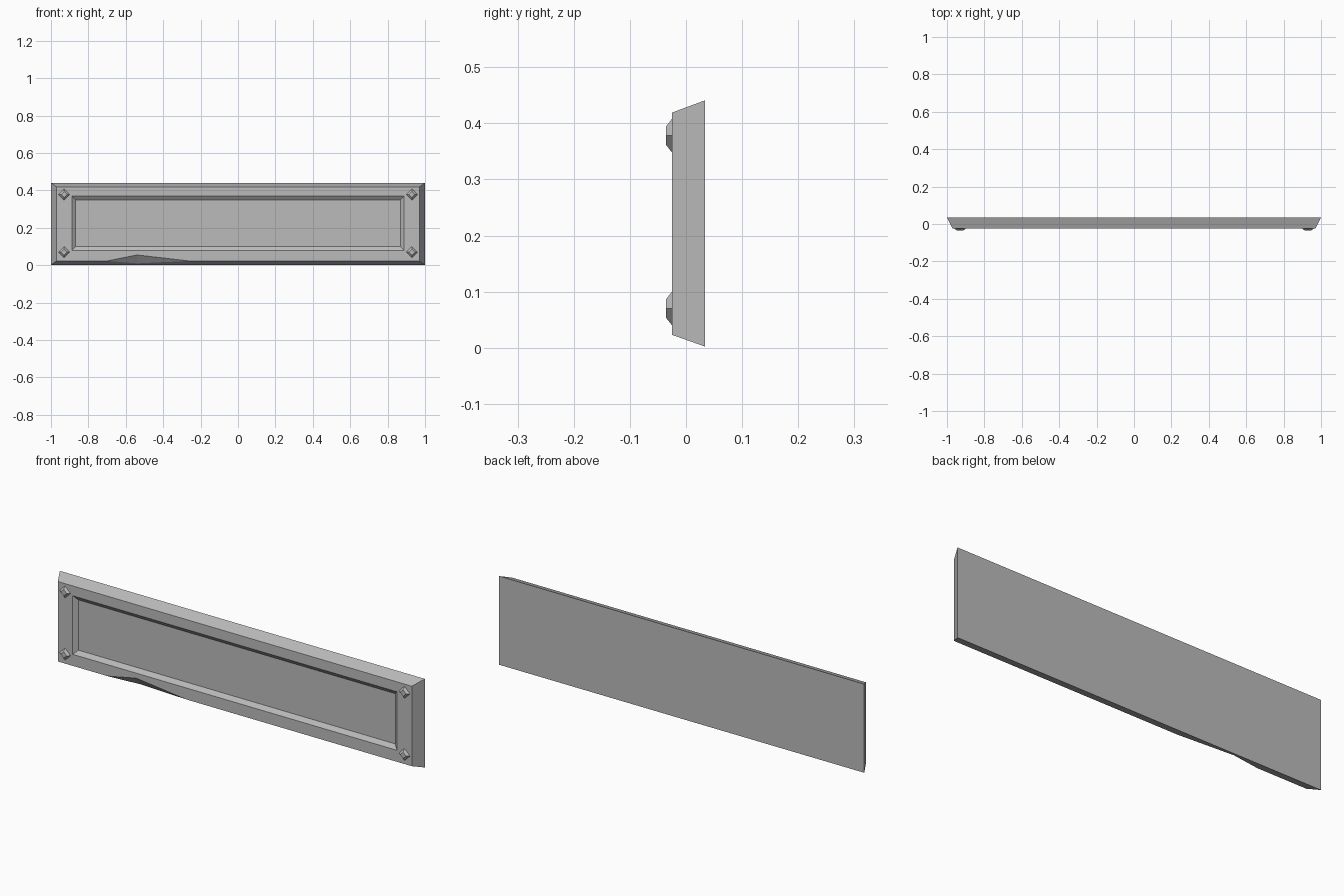
import bpy
import bmesh

cube = bpy.data.objects.get("Cube")
if cube:
    bpy.data.objects.remove(cube)

metal = bpy.data.materials.new("grey metal")
metal.use_nodes = True
GREY = (0.5, 0.5, 0.5, 1)
metal.diffuse_color = GREY
metal.node_tree.nodes["Principled BSDF"].inputs["Base Color"].default_value = GREY


def finish(bm, name):
    bmesh.ops.recalc_face_normals(bm, faces=bm.faces)
    mesh = bpy.data.meshes.new(name)
    bm.to_mesh(mesh)
    bm.free()
    mesh.materials.append(metal)
    obj = bpy.data.objects.new(name, mesh)
    bpy.context.collection.objects.link(obj)
    return obj


def rectangle(bm, half_x, y, z0, z1):
    corners = ((-half_x, z0), (half_x, z0), (half_x, z1), (-half_x, z1))
    return [bm.verts.new((x, y, z)) for x, z in corners]


FRONT = -0.025

# Plate: tapered slab with a sunken centre panel
bm = bmesh.new()
back = rectangle(bm, 1.0, 0.034, 0.002, 0.441)
front = rectangle(bm, 0.97, FRONT, 0.023, 0.419)
rim = rectangle(bm, 0.888, FRONT, 0.08, 0.37)
panel = rectangle(bm, 0.868, FRONT + 0.016, 0.1, 0.349)
bm.faces.new(back)
bm.faces.new(panel)
loops = (back, front, rim, panel)
for outer, inner in zip(loops, loops[1:]):
    for i in range(4):
        j = (i + 1) % 4
        # Bottom edge beside the chip is filled separately
        if i == 0 and front in (outer, inner):
            continue
        bm.faces.new((outer[i], outer[j], inner[j], inner[i]))

# Chip broken out of the lower front edge
left = bm.verts.new((-0.70, FRONT, 0.023))
right = bm.verts.new((-0.26, FRONT, 0.023))
peak = bm.verts.new((-0.54, FRONT, 0.055))
notch = bm.verts.new((-0.54, 0.012, 0.01))
bm.faces.new((front[0], left, peak, right, front[1], rim[1], rim[0]))
bm.faces.new((back[0], back[1], front[1], right, notch, left, front[0]))
bm.faces.new((left, notch, peak))
bm.faces.new((notch, right, peak))
finish(bm, "plate")


# Corner studs: diamond-shaped, flat-topped
def stud(name, x, z):
    bm = bmesh.new()
    rings = []
    for r, y in ((0.03, FRONT), (0.016, -0.036)):
        rings.append([bm.verts.new((x + dx * r, y, z + dz * r))
                      for dx, dz in ((1, 0), (0, 1), (-1, 0), (0, -1))])
    base, tip = rings
    bm.faces.new(base)
    bm.faces.new(tip)
    for i in range(4):
        j = (i + 1) % 4
        bm.faces.new((base[i], base[j], tip[j], tip[i]))
    finish(bm, name)


for side, x in (("left", 0.93), ("right", -0.93)):
    for level, z in (("upper", 0.378), ("lower", 0.07)):
        stud(f"{level}_{side}_stud", x, z)
